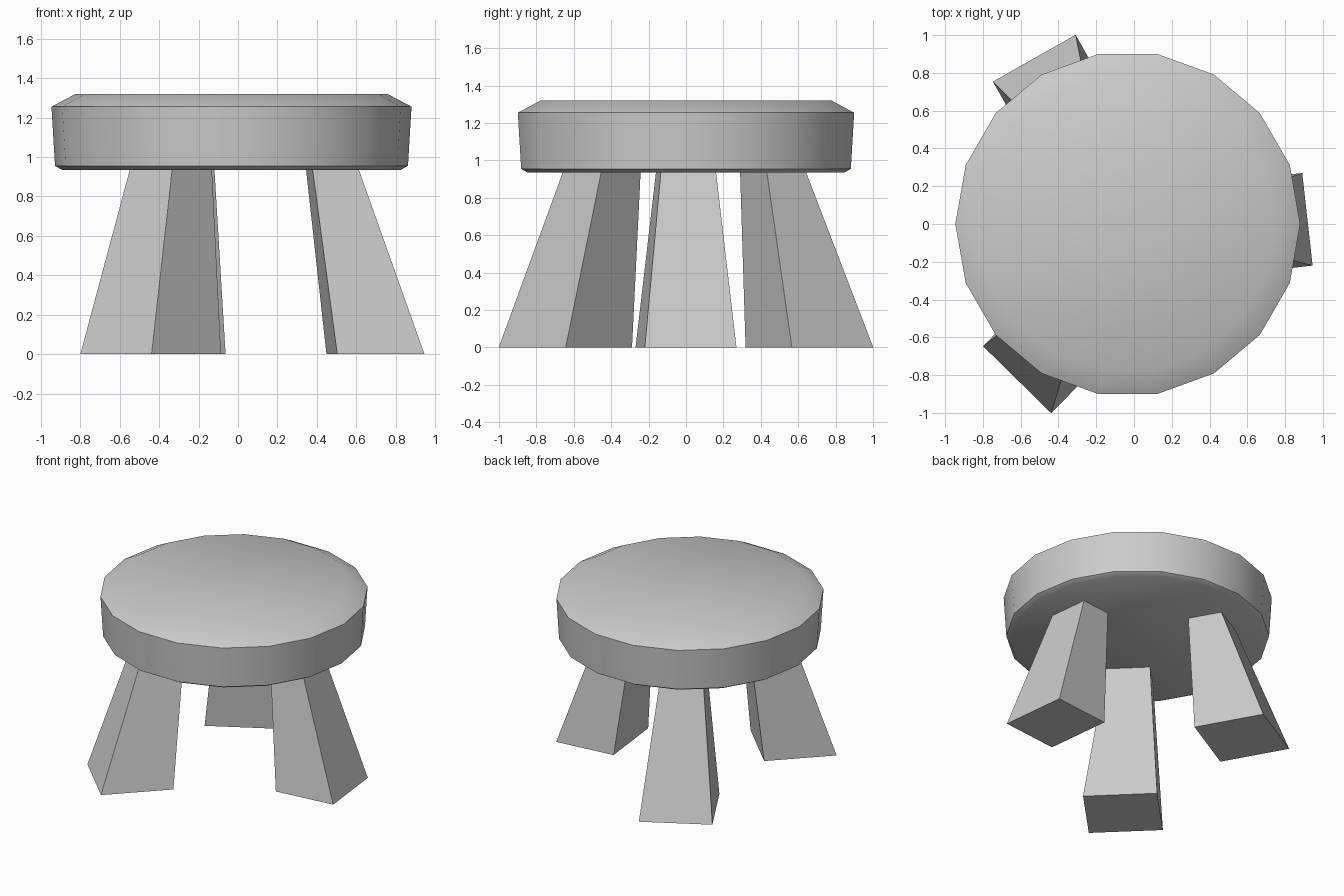
import bpy
import bmesh
import math
from mathutils import Vector

cube = bpy.data.objects.get("Cube")
if cube:
    bpy.data.objects.remove(cube, do_unlink=True)

GREY = (0.6, 0.6, 0.6, 1.0)
grey = bpy.data.materials.new("plain grey")
grey.use_nodes = True
grey.diffuse_color = GREY
grey.node_tree.nodes["Principled BSDF"].inputs["Base Color"].default_value = GREY


def loft(name, rings):
    """Skin a stack of closed rings and cap both ends."""
    bm = bmesh.new()
    loops = [[bm.verts.new(p) for p in ring] for ring in rings]
    for low, high in zip(loops, loops[1:]):
        for i in range(len(low)):
            j = (i + 1) % len(low)
            bm.faces.new((low[i], low[j], high[j], high[i]))
    bm.faces.new(loops[0])
    bm.faces.new(loops[-1])
    bmesh.ops.recalc_face_normals(bm, faces=bm.faces)
    mesh = bpy.data.meshes.new(name)
    bm.to_mesh(mesh)
    bm.free()
    mesh.materials.append(grey)
    obj = bpy.data.objects.new(name, mesh)
    bpy.context.collection.objects.link(obj)
    return obj


def circle(radius, z, sides=18, cx=-0.033):
    angles = [math.tau * i / sides for i in range(sides)]
    return [(cx + radius * math.cos(a), radius * math.sin(a), z) for a in angles]


def rectangle(center, width, depth, turn, z):
    """Ring whose depth axis points along the turn angle."""
    out = Vector((math.cos(turn), math.sin(turn), 0)) * depth / 2
    side = Vector((-math.sin(turn), math.cos(turn), 0)) * width / 2
    mid = Vector((*center, z))
    return [mid + out * a + side * b for a, b in ((-1, -1), (1, -1), (1, 1), (-1, 1))]


# Round seat with a soft sloping rim
profile = [(0.86, 0.935), (0.895, 0.955), (0.913, 1.255), (0.79, 1.32)]
seat = loft("seat", [circle(r, z) for r, z in profile])
bpy.ops.object.select_all(action="DESELECT")
seat.select_set(True)
bpy.context.view_layer.objects.active = seat
bpy.ops.object.shade_smooth_by_angle(angle=math.radians(35))

# Splayed tapering legs: foot centre, top centre, turn, foot size, top size
legs = {
    "left_leg": ((0.697, 0), (0.478, 0), 6.4, (0.493, 0.445), (0.296, 0.235)),
    "back_right_leg": ((-0.405, 0.66), (-0.305, 0.465), 119.5, (0.503, 0.5), (0.29, 0.24)),
    "front_right_leg": ((-0.443, -0.645), (-0.34, -0.45), 225.5, (0.506, 0.502), (0.3, 0.287)),
}
for name, (foot, top, turn, foot_size, top_size) in legs.items():
    turn = math.radians(turn)
    loft(name, [rectangle(foot, *foot_size, turn, 0), rectangle(top, *top_size, turn, 0.94)])
